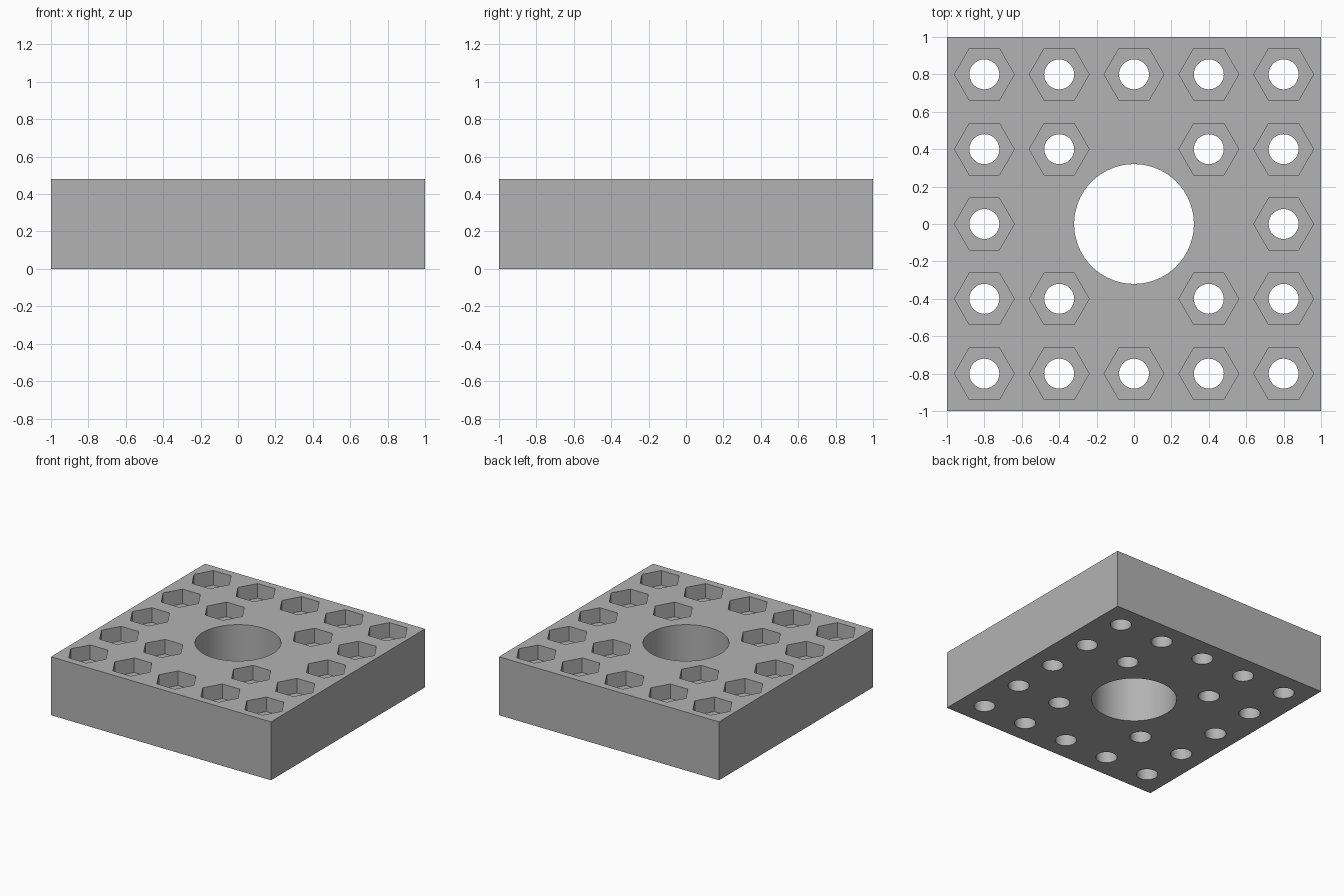
import bpy
import bmesh
import math
from mathutils import Matrix

if "Cube" in bpy.data.objects:
    bpy.data.objects.remove(bpy.data.objects["Cube"], do_unlink=True)

HEIGHT = 0.48
PITCH = 0.4
POCKET_DEPTH = 0.12

grey = bpy.data.materials.new("plain grey")
grey.use_nodes = True
colour = (0.45, 0.45, 0.45, 1)
grey.diffuse_color = colour
grey.node_tree.nodes["Principled BSDF"].inputs["Base Color"].default_value = colour


def make_object(name, bm):
    mesh = bpy.data.meshes.new(name)
    bm.to_mesh(mesh)
    bm.free()
    mesh.materials.append(grey)
    obj = bpy.data.objects.new(name, mesh)
    bpy.context.collection.objects.link(obj)
    return obj


def add_prism(bm, x, y, radius, sides, bottom, top):
    # Upright prism with a corner pointing along x
    made = bmesh.ops.create_cone(bm, cap_ends=True, segments=sides, radius1=radius,
                                 radius2=radius, depth=top - bottom)
    verts = made["verts"]
    corner = max(verts, key=lambda v: v.co.x)
    turn = Matrix.Rotation(-math.atan2(corner.co.y, corner.co.x), 3, "Z")
    bmesh.ops.rotate(bm, verts=verts, matrix=turn)
    bmesh.ops.translate(bm, verts=verts, vec=(x, y, (top + bottom) / 2))


# Square block
bm = bmesh.new()
bmesh.ops.create_cube(bm, size=1)
bmesh.ops.scale(bm, verts=bm.verts, vec=(2, 2, HEIGHT))
bmesh.ops.translate(bm, verts=bm.verts, vec=(0, 0, HEIGHT / 2))
plate = make_object("drilled_plate", bm)

# Grid of bolt positions, leaving out the ones the central bore takes up
spots = [(i * PITCH, j * PITCH) for i in range(-2, 3) for j in range(-2, 3)
         if abs(i) + abs(j) > 1]

# Central bore and bolt holes, right through the block
bm = bmesh.new()
add_prism(bm, 0, 0, 0.32, 96, -0.1, HEIGHT + 0.1)
for x, y in spots:
    add_prism(bm, x, y, 0.08, 48, -0.1, HEIGHT + 0.1)
hole_cutter = make_object("hole_cutter", bm)

# Hexagonal nut pockets in the top
bm = bmesh.new()
for x, y in spots:
    add_prism(bm, x, y, 0.16, 6, HEIGHT - POCKET_DEPTH, HEIGHT + 0.1)
pocket_cutter = make_object("pocket_cutter", bm)

# Cut both sets, then smooth the round walls only
bpy.ops.object.select_all(action="DESELECT")
plate.select_set(True)
bpy.context.view_layer.objects.active = plate
for cutter in (pocket_cutter, hole_cutter):
    cut = plate.modifiers.new(cutter.name, "BOOLEAN")
    cut.operation = "DIFFERENCE"
    cut.solver = "EXACT"
    cut.object = cutter
    bpy.ops.object.modifier_apply(modifier=cut.name)
    bpy.data.objects.remove(cutter, do_unlink=True)
bpy.ops.object.shade_smooth_by_angle(angle=math.radians(30))
